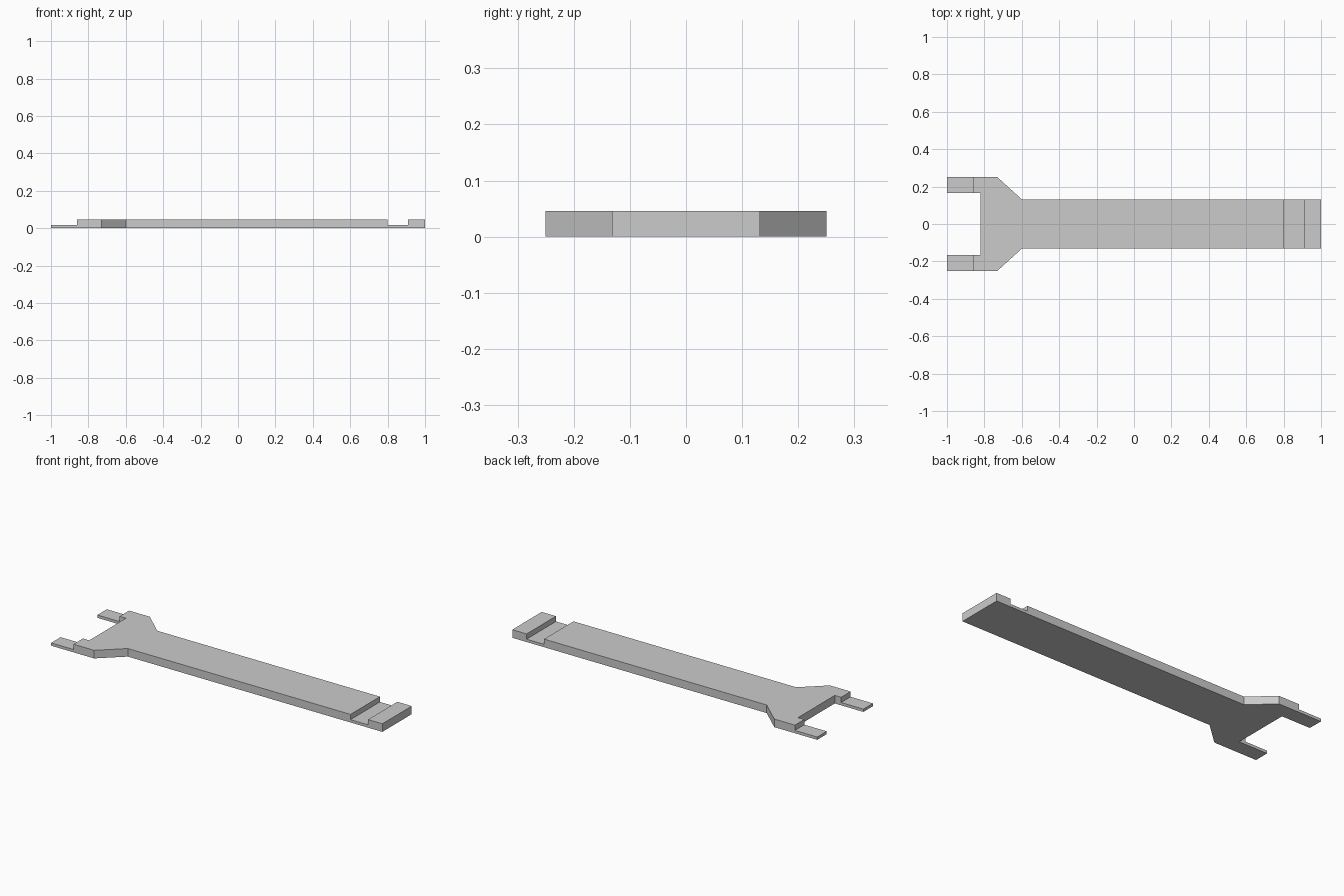
import bpy
import bmesh

cube = bpy.data.objects.get("Cube")
if cube:
    bpy.data.objects.remove(cube, do_unlink=True)

THICK, THIN = 0.046, 0.016
HALF_WIDTH, HALF_FORK = 0.132, 0.25

grey = bpy.data.materials.new("plain grey")
grey.use_nodes = True
color = (0.6, 0.6, 0.6, 1)
grey.diffuse_color = color
grey.node_tree.nodes["Principled BSDF"].inputs["Base Color"].default_value = color


def extruded(name, outline, z0, z1):
    """Extrude a flat outline upward into a closed solid."""
    bm = bmesh.new()
    face = bm.faces.new([bm.verts.new((x, y, z0)) for x, y in outline])
    top = bmesh.ops.extrude_face_region(bm, geom=[face])["geom"]
    verts = [v for v in top if isinstance(v, bmesh.types.BMVert)]
    bmesh.ops.translate(bm, verts=verts, vec=(0, 0, z1 - z0))
    bmesh.ops.recalc_face_normals(bm, faces=bm.faces)
    mesh = bpy.data.meshes.new(name)
    bm.to_mesh(mesh)
    bm.free()
    mesh.materials.append(grey)
    obj = bpy.data.objects.new(name, mesh)
    bpy.context.collection.objects.link(obj)
    return obj


# Forked bar: half outline from the slot to the far end, then mirrored
half = [(-0.82, 0.165), (-1, 0.165), (-1, HALF_FORK), (-0.73, HALF_FORK),
        (-0.60, HALF_WIDTH), (1, HALF_WIDTH)]
outline = half + [(x, -y) for x, y in reversed(half)]
bar = extruded("forked_bar", outline, 0, THICK)

# Cut the thin prong tips and the cross groove near the far end
for name, x0, x1 in (("prong_step_cutter", -1.1, -0.86),
                     ("groove_cutter", 0.80, 0.91)):
    box = [(x0, -0.4), (x1, -0.4), (x1, 0.4), (x0, 0.4)]
    cutter = extruded(name, box, THIN, 0.1)
    cutter.hide_render = True
    mod = bar.modifiers.new(name, 'BOOLEAN')
    mod.operation = 'DIFFERENCE'
    mod.solver = 'EXACT'
    mod.object = cutter
    bpy.context.view_layer.objects.active = bar
    bpy.ops.object.modifier_apply(modifier=mod.name)
    bpy.data.objects.remove(cutter, do_unlink=True)
